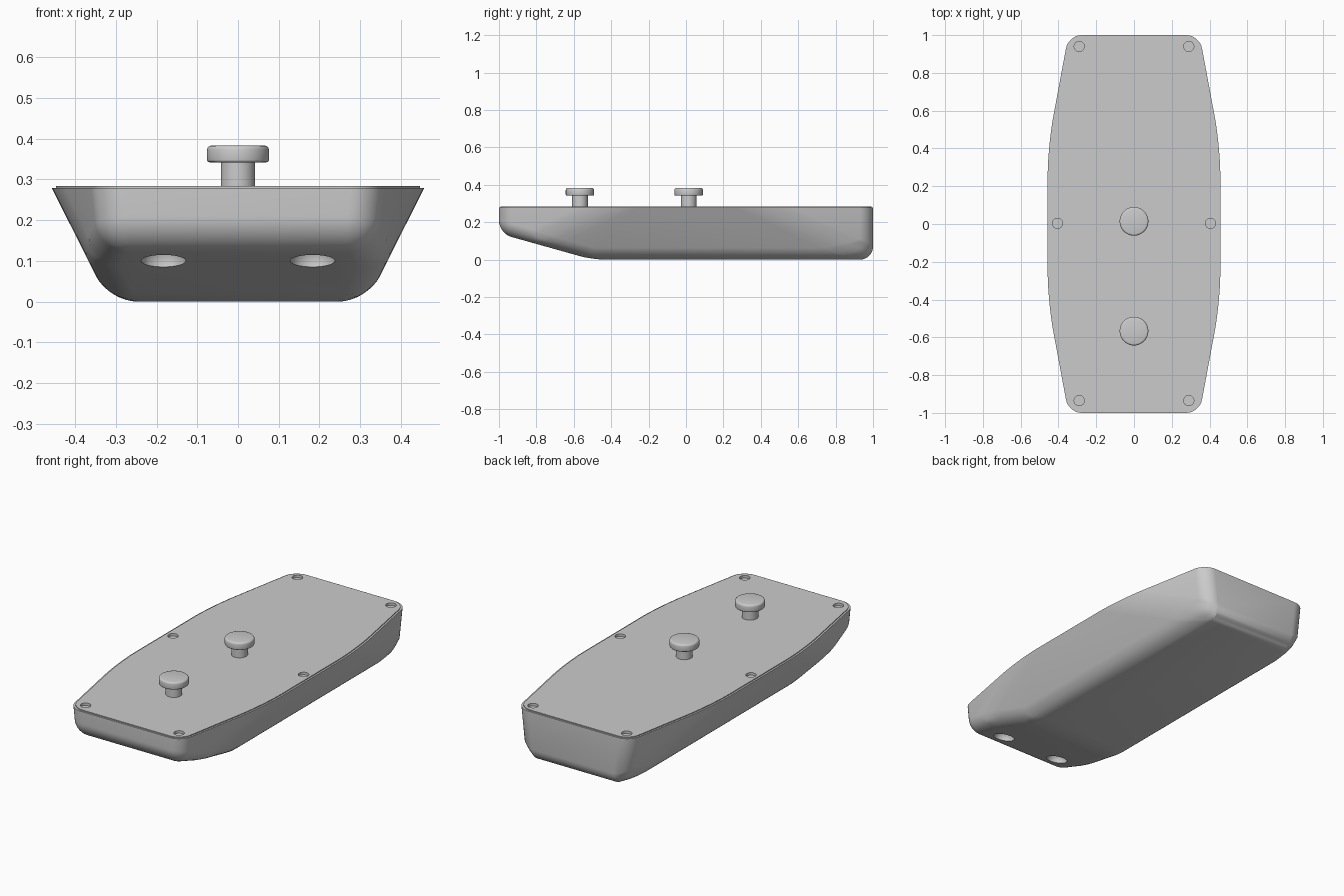
import bpy, bmesh, math
from mathutils import Vector

if "Cube" in bpy.data.objects:
    bpy.data.objects.remove(bpy.data.objects["Cube"])

grey = bpy.data.materials.new("plain grey")
grey.diffuse_color = (0.6, 0.6, 0.6, 1)
grey.use_nodes = True
grey.node_tree.nodes["Principled BSDF"].inputs["Base Color"].default_value = grey.diffuse_color

TOP = 0.279          # height of the hull rim
RAMP = 0.28          # slope of the underside ramp


def make_object(name, bm):
    mesh = bpy.data.meshes.new(name)
    bmesh.ops.recalc_face_normals(bm, faces=bm.faces)
    bm.to_mesh(mesh)
    bm.free()
    mesh.materials.append(grey)
    ob = bpy.data.objects.new(name, mesh)
    bpy.context.collection.objects.link(ob)
    return ob


def smooth(ob, angle=30):
    bpy.ops.object.select_all(action='DESELECT')
    ob.select_set(True)
    bpy.context.view_layer.objects.active = ob
    bpy.ops.object.shade_smooth_by_angle(angle=math.radians(angle))


def cut(ob, cutter):
    cutter.hide_render = True
    cutter.hide_viewport = True
    mod = ob.modifiers.new("cut", 'BOOLEAN')
    mod.operation = 'DIFFERENCE'
    mod.object = cutter
    mod.solver = 'EXACT'


def lathe(name, profile, loc, steps=48):
    bm = bmesh.new()
    vs = [bm.verts.new((r, 0, z)) for r, z in profile]
    es = [bm.edges.new(p) for p in zip(vs, vs[1:])]
    bmesh.ops.spin(bm, geom=vs + es, cent=(0, 0, 0), axis=(0, 0, 1),
                   angle=math.tau, steps=steps)
    bmesh.ops.remove_doubles(bm, verts=bm.verts, dist=1e-5)
    ob = make_object(name, bm)
    ob.location = loc
    return ob


# Hull: widening top outline over a narrower bottom, ramp cut at the front
bm = bmesh.new()
for sx in (-1, 1):
    for sy in (-1, 1):
        for x, y, z in ((0.457, 0.41, TOP), (0.347, 1, TOP), (0.317, 1, 0)):
            bm.verts.new((sx * x, sy * y, z))
bmesh.ops.convex_hull(bm, input=bm.verts)
bmesh.ops.dissolve_limit(bm, angle_limit=0.01, verts=bm.verts, edges=bm.edges)
res = bmesh.ops.bisect_plane(bm, geom=bm.verts[:] + bm.edges[:] + bm.faces[:],
                             plane_co=(0, -0.5, 0), plane_no=(0, -RAMP, -1),
                             clear_outer=True)
rim = [e for e in res['geom_cut'] if isinstance(e, bmesh.types.BMEdge)]
bmesh.ops.contextual_create(bm, geom=rim)
bmesh.ops.recalc_face_normals(bm, faces=bm.faces)
edges = [e for e in bm.edges if min(v.co.z for v in e.verts) < TOP - 0.01]
bmesh.ops.bevel(bm, geom=edges, offset=0.07, offset_type='OFFSET', segments=8,
                profile=0.5, affect='EDGES', clamp_overlap=True)
# Outline of the top, reused for the lid
top_face = max(bm.faces, key=lambda f: f.calc_area() if f.normal.z > 0.9 else 0)
outline = [v.co.copy() for v in top_face.verts]
hull = make_object("hull", bm)

# Round lamp recesses in the ramp
for sx, side in ((-1, "left"), (1, "right")):
    bm = bmesh.new()
    bmesh.ops.create_uvsphere(bm, u_segments=32, v_segments=16, radius=0.055)
    cutter = make_object(side + "_recess_cutter", bm)
    cutter.location = (sx * 0.183, -0.857, 0.1)
    cut(hull, cutter)

# Lid: thin plate set in slightly from the rim
bm = bmesh.new()
lower = []
for co in outline:
    d = Vector((co.x, co.y, 0))
    lower.append(bm.verts.new((co.x * (1 - 0.010 / 0.457), co.y * 0.991, TOP - 0.002)))
face = bm.faces.new(lower)
ext = bmesh.ops.extrude_face_region(bm, geom=[face])
for v in ext['geom']:
    if isinstance(v, bmesh.types.BMVert):
        v.co.z = 0.284
lid = make_object("lid", bm)

# Screw holes through the lid into the hull
for i, (x, y) in enumerate(((0.29, 0.94), (0.29, -0.935), (0.405, 0.003))):
    for sx in (-1, 1):
        hole = lathe("screw_hole_cutter_%d" % i,
                     [(0, -0.014), (0.027, -0.014), (0.027, 0.05), (0, 0.05)],
                     (sx * x, y, 0.284), 32)
        cut(hull, hole)
        cut(lid, hole)

# Apply the cuts, then shade
for ob in (hull, lid):
    dg = bpy.context.evaluated_depsgraph_get()
    done = bpy.data.meshes.new_from_object(ob.evaluated_get(dg))
    ob.modifiers.clear()
    ob.data = done
for ob in list(bpy.data.objects):
    if "cutter" in ob.name:
        bpy.data.objects.remove(ob)
smooth(hull)
smooth(lid)

# Knobs: stem with a rounded cap
cap = [(0, 0.275), (0.042, 0.275), (0.042, 0.342), (0.07, 0.342)]
for a in range(0, 91, 30):
    t = math.radians(a)
    cap.append((0.070 + 0.006 * math.sin(t), 0.348 - 0.006 * math.cos(t)))
for a in range(0, 91, 30):
    t = math.radians(a)
    cap.append((0.066 + 0.010 * math.cos(t), 0.373 + 0.010 * math.sin(t)))
cap.append((0, 0.383))
for name, y in (("front_knob", -0.567), ("middle_knob", 0.014)):
    smooth(lathe(name, cap, (0, y, 0)), 40)
